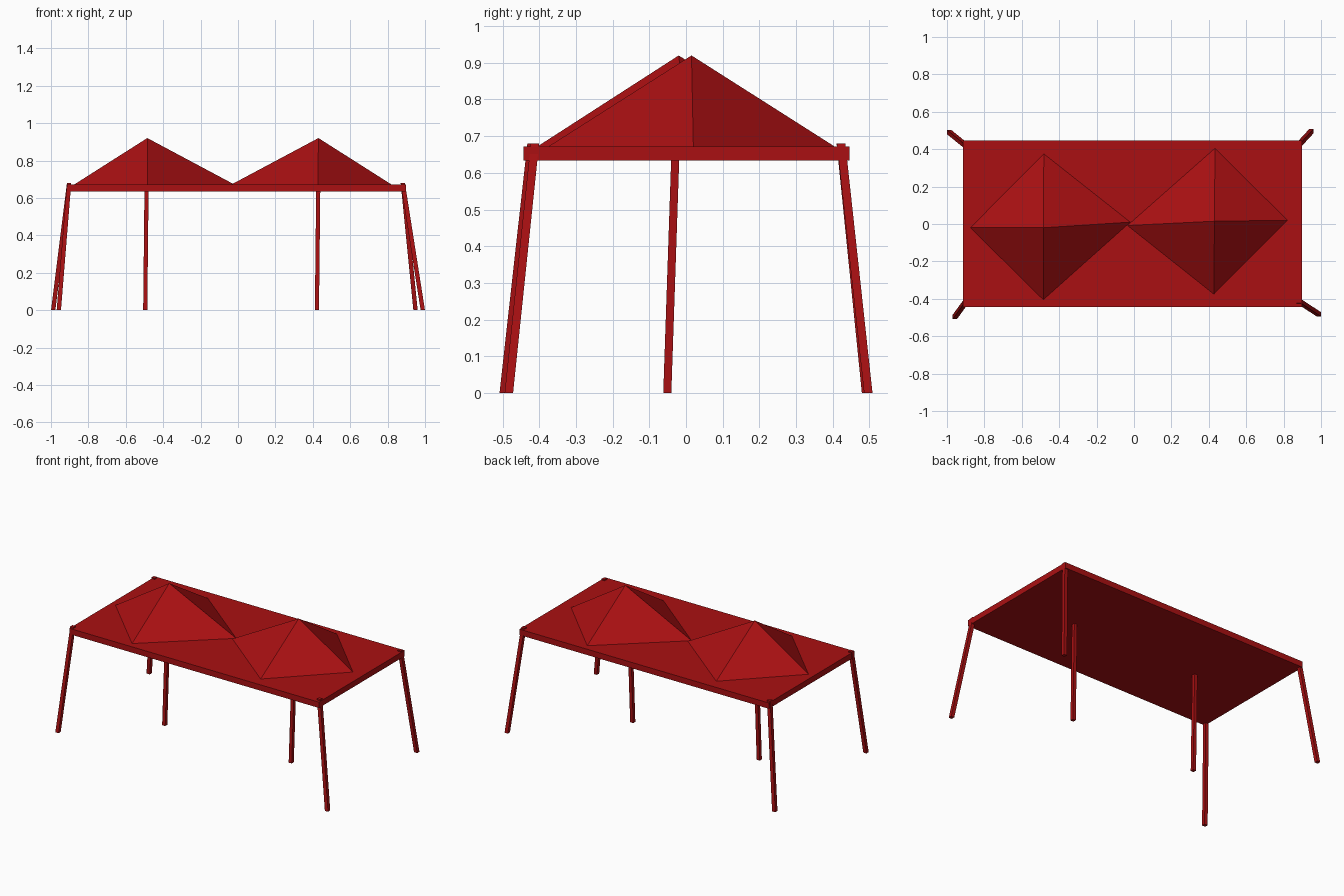
import bpy
import bmesh
from mathutils import Vector

cube = bpy.data.objects.get("Cube")
if cube:
    bpy.data.objects.remove(cube, do_unlink=True)

red = bpy.data.materials.new("deep red")
red.use_nodes = True
red.diffuse_color = (0.40, 0.005, 0.006, 1)
red.node_tree.nodes["Principled BSDF"].inputs["Base Color"].default_value = red.diffuse_color


def add_hull(name, points):
    """Make a convex solid around the points."""
    bm = bmesh.new()
    for p in points:
        bm.verts.new(p)
    bmesh.ops.convex_hull(bm, input=bm.verts[:])
    bmesh.ops.dissolve_limit(bm, angle_limit=0.01, verts=bm.verts[:], edges=bm.edges[:])
    bmesh.ops.recalc_face_normals(bm, faces=bm.faces[:])
    mesh = bpy.data.meshes.new(name)
    bm.to_mesh(mesh)
    bm.free()
    mesh.materials.append(red)
    obj = bpy.data.objects.new(name, mesh)
    bpy.context.collection.objects.link(obj)
    return obj


def add_leg(name, foot, head, width=0.023):
    """Leaning square post with level ends."""
    r = width / 2
    corners = [Vector((x, y, 0)) for x in (-r, r) for y in (-r, r)]
    add_hull(name, [Vector(end) + c for end in (foot, head) for c in corners])


# Table top
TOP = 0.672
add_hull("table_top", [(x, y, z) for x in (-0.913, 0.897)
                       for y in (-0.443, 0.446) for z in (0.634, TOP)])

# Two pyramids resting on the top
add_hull("right_pyramid", [(-0.485, -0.02, 0.92), (-0.875, -0.02, TOP), (-0.482, 0.375, TOP),
                           (-0.02, 0.01, TOP), (-0.485, -0.405, TOP)])
add_hull("left_pyramid", [(0.43, 0.015, 0.92), (-0.035, -0.008, TOP), (0.433, 0.405, TOP),
                          (0.82, 0.02, TOP), (0.427, -0.375, TOP)])

# Splayed corner legs, poking slightly through the top
add_leg("back_right_leg", (-0.988, 0.491, 0), (-0.903, 0.422, 0.68))
add_leg("back_left_leg", (0.949, 0.497, 0), (0.881, 0.423, 0.68))
add_leg("front_right_leg", (-0.958, -0.497, 0), (-0.903, -0.421, 0.68))
add_leg("front_left_leg", (0.988, -0.483, 0), (0.881, -0.412, 0.68))

# Middle legs
for side, x in (("right", -0.489), ("left", 0.429)):
    add_leg(side + "_middle_leg", (x - 0.007, -0.051, 0), (x, -0.029, 0.65), 0.022)
